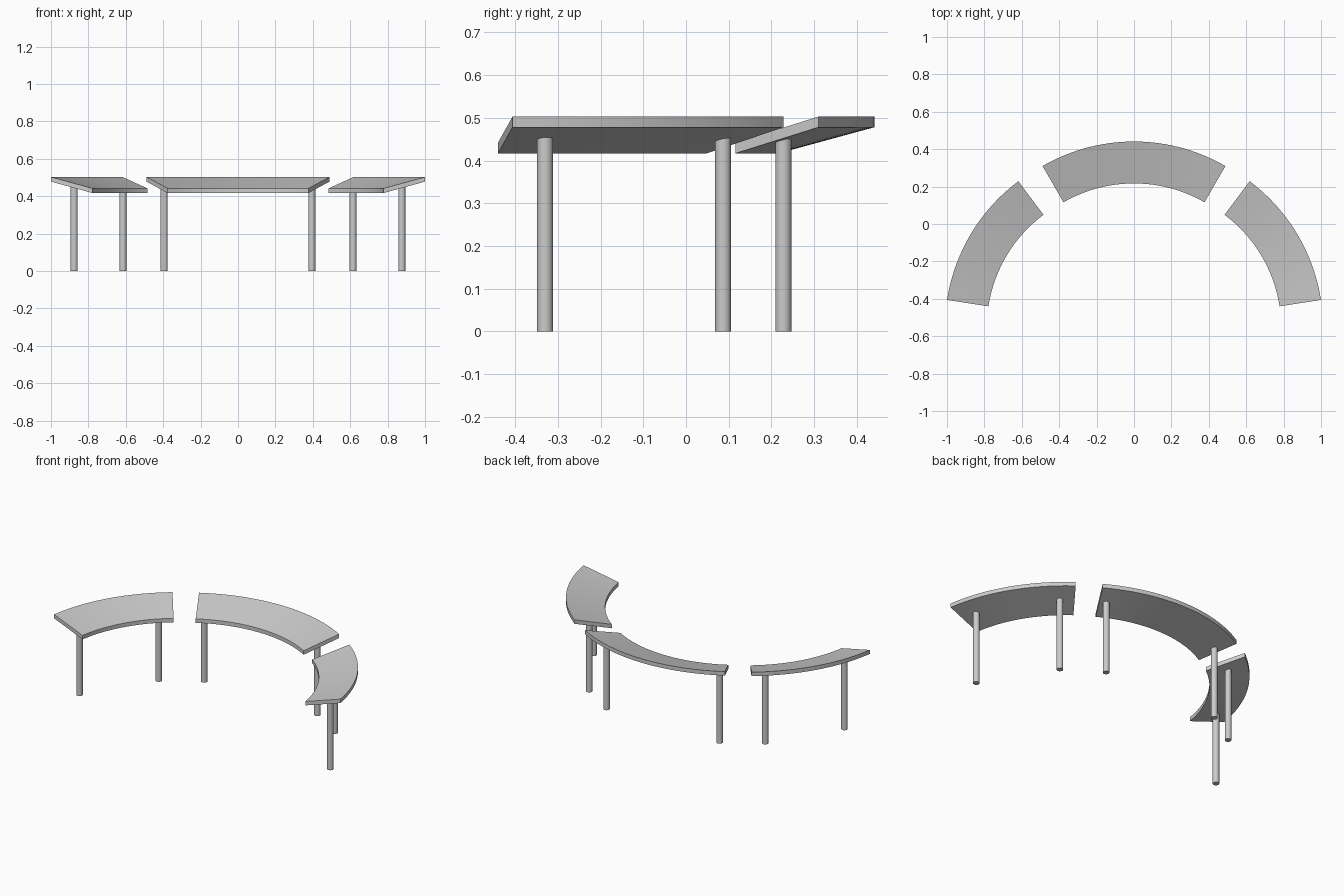
import bpy, bmesh
from math import cos, sin, radians

if "Cube" in bpy.data.objects:
    bpy.data.objects.remove(bpy.data.objects["Cube"])

R_IN, R_OUT = 0.754, 0.978      # seat radii
Z_IN, Z_OUT = 0.417, 0.478      # underside heights, sloping up outwards
THICK = 0.025
LEG_R, LEG_TOP = 0.0187, 0.455

grey = bpy.data.materials.new("light grey")
grey.use_nodes = True
colour = (0.6, 0.6, 0.6, 1)
grey.diffuse_color = colour
grey.node_tree.nodes["Principled BSDF"].inputs["Base Color"].default_value = colour


def finish(obj):
    obj.data.materials.append(grey)
    bpy.ops.object.select_all(action="DESELECT")
    obj.select_set(True)
    bpy.context.view_layer.objects.active = obj
    bpy.ops.object.shade_smooth_by_angle(angle=radians(30))


def seat(name, centre, start, end, side=1, steps=24):
    """Curved slab: a sloping cross-section swept around an arc."""
    section = [(R_IN, Z_IN), (R_OUT, Z_OUT),
               (R_OUT, Z_OUT + THICK), (R_IN, Z_IN + THICK)]
    bm = bmesh.new()
    rings = []
    for i in range(steps + 1):
        a = radians(start + (end - start) * i / steps)
        rings.append([bm.verts.new((side * (centre[0] + r * cos(a)),
                                    centre[1] + r * sin(a), z))
                      for r, z in section])
    for a, b in zip(rings, rings[1:]):
        for k in range(4):
            n = (k + 1) % 4
            bm.faces.new((a[k], a[n], b[n], b[k]))
    bm.faces.new(rings[0])
    bm.faces.new(rings[-1])
    bmesh.ops.recalc_face_normals(bm, faces=bm.faces)
    mesh = bpy.data.meshes.new(name)
    bm.to_mesh(mesh)
    bm.free()
    obj = bpy.data.objects.new(name, mesh)
    bpy.context.collection.objects.link(obj)
    finish(obj)


def leg(name, x, y):
    bpy.ops.mesh.primitive_cylinder_add(vertices=24, radius=LEG_R, depth=LEG_TOP,
                                        location=(x, y, LEG_TOP / 2))
    obj = bpy.context.object
    obj.name = name
    finish(obj)


# Middle bench
seat("middle_seat", (0, -0.537), 60, 120)

# Side benches and all legs, mirrored left and right
for side, label in ((1, "left"), (-1, "right")):
    seat(label + "_seat", (0.033, -0.555), 8.75, 53.25, side)
    leg(label + "_bench_front_leg", side * 0.876, -0.33)
    leg(label + "_bench_back_leg", side * 0.615, 0.087)
    leg("middle_bench_" + label + "_leg", side * 0.395, 0.228)
